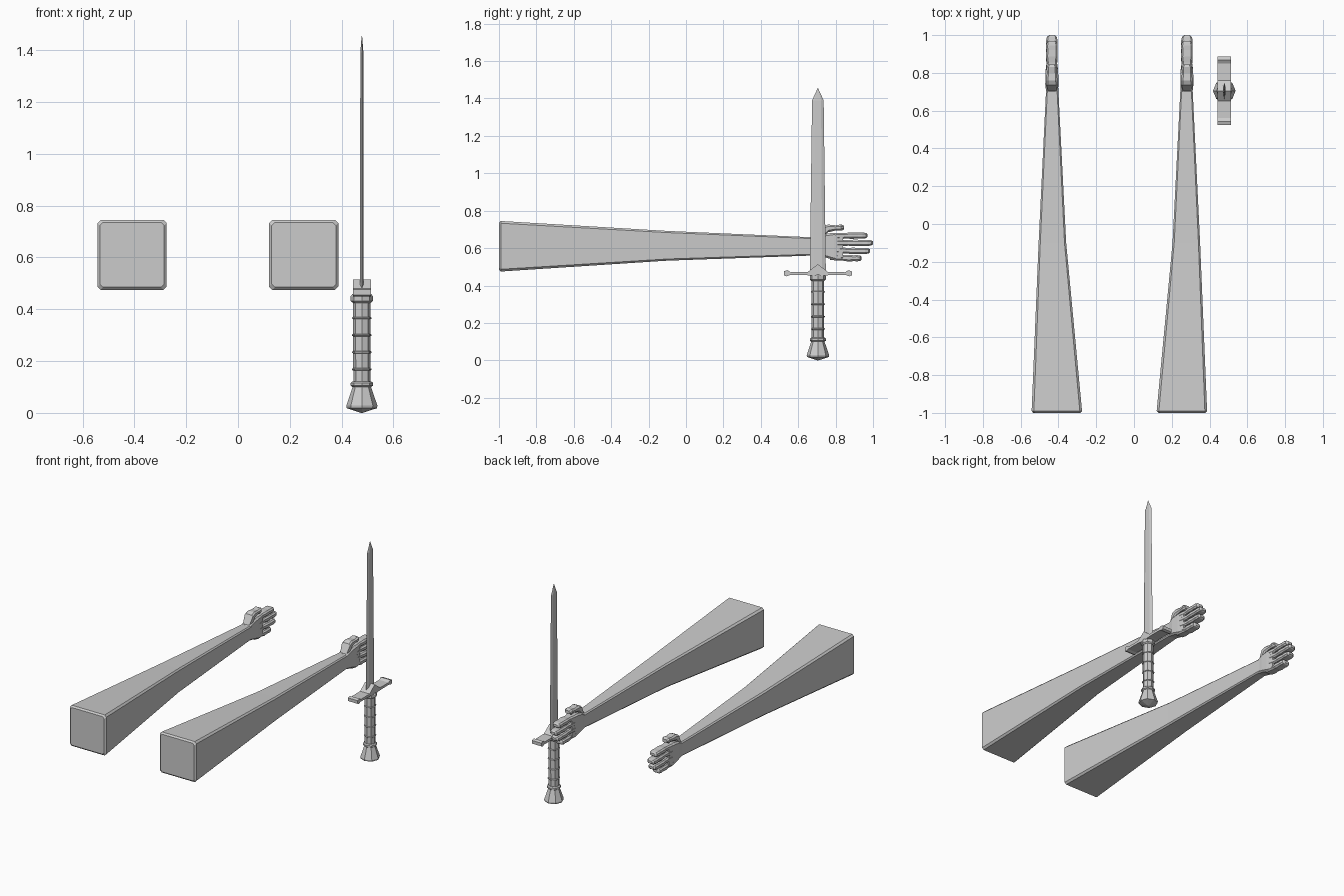
import bpy, bmesh, math

if "Cube" in bpy.data.objects:
    bpy.data.objects.remove(bpy.data.objects["Cube"])

grey = bpy.data.materials.new("plain_grey")
grey.diffuse_color = (0.6, 0.6, 0.6, 1)
grey.use_nodes = True
grey.node_tree.nodes["Principled BSDF"].inputs["Base Color"].default_value = grey.diffuse_color


def make(name, rings):
    """Skin a closed solid through rings of equal point count."""
    bm = bmesh.new()
    loops = [[bm.verts.new(p) for p in r] for r in rings]
    n = len(loops[0])
    for a, b in zip(loops, loops[1:]):
        for i in range(n):
            bm.faces.new((a[i], a[(i + 1) % n], b[(i + 1) % n], b[i]))
    bm.faces.new(loops[0])
    bm.faces.new(loops[-1])
    bmesh.ops.recalc_face_normals(bm, faces=bm.faces)
    me = bpy.data.meshes.new(name)
    bm.to_mesh(me)
    bm.free()
    me.materials.append(grey)
    ob = bpy.data.objects.new(name, me)
    bpy.context.collection.objects.link(ob)
    return ob


def box_ring(y, x0, x1, z0, z1, c):
    """Chamfered rectangle across the arm direction."""
    return [(x0 + c, y, z0), (x1 - c, y, z0), (x1, y, z0 + c), (x1, y, z1 - c),
            (x1 - c, y, z1), (x0 + c, y, z1), (x0, y, z1 - c), (x0, y, z0 + c)]


def limb(name, sections, left):
    rings = [box_ring(*s) for s in sections]
    if left:
        rings = [[(-0.155 - x, y, z) for x, y, z in r] for r in rings]
    return make(name, rings)


def finger(name, zc, zbase, tip, left):
    # bony finger: knuckle, waist, joint, waist, tip
    y0, h, rings = 0.77, 0.0175, []
    for t, w, k in ((0, .028, 1), (.2, .033, 1), (.42, .026, .85), (.58, .031, 1),
                    (.75, .029, .9), (.87, .031, .95), (.96, .026, .8), (1, .014, .45)):
        z = zbase + (zc - zbase) * min(1, t * 2)
        rings.append((y0 + (tip - y0) * t, .28 - w, .28 + w, z - h * k, z + h * k, .009 * k))
    limb(name, rings, left)


for side, left in (("right", False), ("left", True)):
    # tapering square sleeve
    limb(side + "_arm", [(-1, .13, .378, .485, .735, .012), (-.99, .12, .387, .475, .745, .012),
                         (-.1, .204, .35, .533, .692, .009), (.72, .246, .31, .562, .656, .007)], left)
    # palm
    limb(side + "_palm", [(.70, .248, .310, .560, .657, .008), (.74, .245, .315, .552, .675, .01),
                          (.79, .246, .314, .537, .682, .01), (.84, .252, .308, .537, .68, .012)], left)
    # thumb lying along the top edge of the palm
    limb(side + "_thumb", [(.70, .258, .302, .63, .65, .005), (.735, .25, .31, .66, .715, .008),
                           (.76, .25, .31, .685, .726, .01), (.80, .254, .306, .694, .722, .008),
                           (.83, .252, .308, .693, .727, .01), (.845, .262, .298, .70, .72, .007)], left)
    for label, zc, zb, tip in (("index", .667, .662, .97), ("middle", .628, .627, 1.0),
                               ("ring", .585, .592, .985), ("little", .546, .555, .938)):
        finger(f"{side}_{label}_finger", zc, zb, tip, left)

SX, SY = .478, .705


def turned(name, profile):
    """Eight-sided turned part; profile is (radius, z)."""
    return make(name, [[(SX + r * math.cos(i * math.pi / 4), SY + r * math.sin(i * math.pi / 4), z)
                        for i in range(8)] for r, z in profile])


# pommel, grip, bindings and collar
turned("pommel", [(.003, 0), (.058, .018), (.06, .028), (.034, .105)])
turned("pommel_ring", [(.036, .1), (.043, .105), (.043, .116), (.036, .122)])
turned("grip", [(.033, .1), (.034, .44)])
for i in range(4):
    z = .168 + i * .066
    turned(f"grip_binding_{i + 1}", [(.033, z - .005), (.038, z - .002), (.038, z + .002), (.033, z + .005)])
turned("collar", [(.035, .425), (.043, .432), (.043, .45), (.037, .458)])

# crossguard: side outline extruded across x
half = [(.055, .472), (.145, .471), (.163, .482), (.182, .476), (.182, .455), (.168, .449), (.15, .456), (.055, .455)]
outline = [(0, .514)] + half + [(0, .449)] + [(-y, z) for y, z in reversed(half)]
make("crossguard", [[(SX + x, SY + y, z) for y, z in outline] for x in (-.035, .035)])

# blade: flattened six-sided section narrowing to a point
make("blade", [[(SX + t * a, SY + w * b, z) for a, b in
                ((0, 1), (1, .55), (1, -.55), (0, -1), (-1, -.55), (-1, .55))]
               for z, w, t in ((.455, .043, .007), (1.39, .031, .006), (1.455, .001, .001))])
